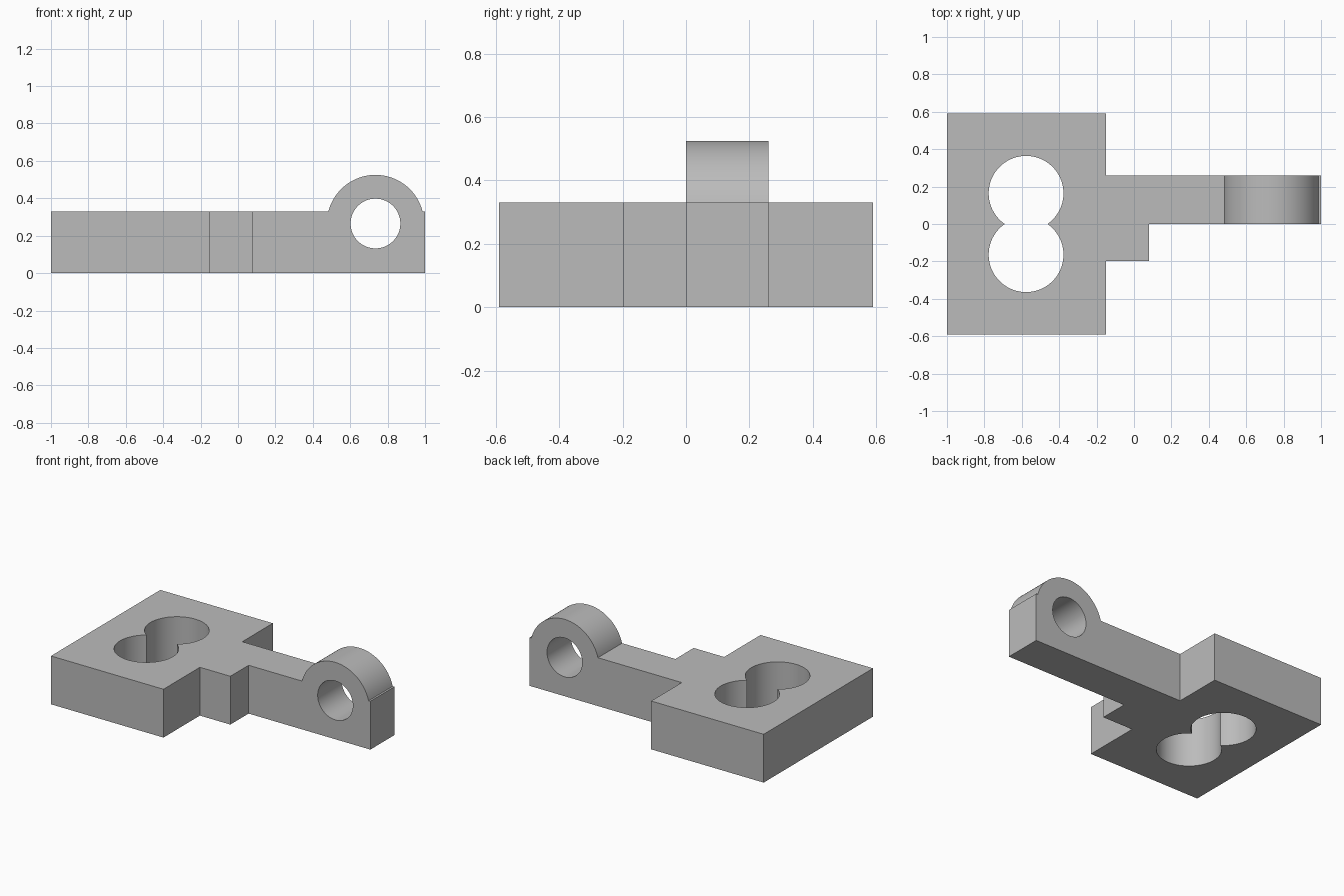
import bpy, bmesh, math
from mathutils import Vector

if "Cube" in bpy.data.objects:
    bpy.data.objects.remove(bpy.data.objects["Cube"], do_unlink=True)

THICK = 0.33                      # height of plate and arm
EYE = Vector((0.735, 0.265))      # eye centre in x, z
EYE_R, BORE_R = 0.26, 0.133
HOLE_X, HOLE_Y, HOLE_R = -0.577, 0.164, 0.2
SEGMENTS = 96

grey = bpy.data.materials.new("plain grey")
grey.use_nodes = True
colour = (0.5, 0.5, 0.5, 1)
grey.diffuse_color = colour
grey.node_tree.nodes["Principled BSDF"].inputs["Base Color"].default_value = colour


def prism(name, outline, low, high, along_y=False):
    """Extrude a closed outline along z, or along y for an x, z outline."""
    place = (lambda a, b, c: (a, c, b)) if along_y else (lambda a, b, c: (a, b, c))
    bm = bmesh.new()
    face = bm.faces.new([bm.verts.new(place(a, b, low)) for a, b in outline])
    grown = bmesh.ops.extrude_face_region(bm, geom=[face])["geom"]
    bmesh.ops.translate(bm, vec=place(0, 0, high - low),
                        verts=[v for v in grown if isinstance(v, bmesh.types.BMVert)])
    bmesh.ops.recalc_face_normals(bm, faces=bm.faces)
    mesh = bpy.data.meshes.new(name)
    bm.to_mesh(mesh)
    bm.free()
    mesh.materials.append(grey)
    obj = bpy.data.objects.new(name, mesh)
    bpy.context.collection.objects.link(obj)
    return obj


def arc(cx, cy, r, start=0.0, end=2 * math.pi, closed=True):
    steps = SEGMENTS if closed else SEGMENTS // 2
    count = steps if closed else steps + 1
    angles = [start + (end - start) * i / steps for i in range(count)]
    return [(cx + r * math.cos(t), cy + r * math.sin(t)) for t in angles]


# Plan outline: wide plate, short step and narrow arm
plan = [(-1, -0.59), (-0.15, -0.59), (-0.15, -0.197), (0.08, -0.197), (0.08, 0),
        (1, 0), (1, 0.26), (-0.15, 0.26), (-0.15, 0.59), (-1, 0.59)]
bracket = prism("bracket", plan, -0.2, 0.8)

# Side profile: flat top with the rounded eye rising from it
lift = math.asin((THICK - EYE.y) / EYE_R)
side = [(-1.2, 0), (-1.2, THICK)]
side += arc(EYE.x, EYE.y, EYE_R, math.pi - lift, lift, closed=False)
side += [(1.2, THICK), (1.2, 0)]

# Cutters: side profile, two overlapping plate holes, eye bore
cutters = [("INTERSECT", prism("side_profile_cutter", side, -1, 1, along_y=True))]
for label, sign in (("front", -1), ("back", 1)):
    ring = arc(HOLE_X, sign * HOLE_Y, HOLE_R)
    cutters.append(("DIFFERENCE", prism(label + "_hole_cutter", ring, -0.3, 0.9)))
bore = arc(EYE.x, EYE.y, BORE_R)
cutters.append(("DIFFERENCE", prism("eye_bore_cutter", bore, -0.3, 0.6, along_y=True)))

for operation, cutter in cutters:
    cutter.hide_render = True
    mod = bracket.modifiers.new(cutter.name, "BOOLEAN")
    mod.operation, mod.object, mod.solver = operation, cutter, "EXACT"

# Keep the finished solid and drop the cutters
graph = bpy.context.evaluated_depsgraph_get()
solid = bpy.data.meshes.new_from_object(bracket.evaluated_get(graph))
bracket.modifiers.clear()
bracket.data = solid
for _, cutter in cutters:
    bpy.data.objects.remove(cutter, do_unlink=True)

# Smooth curved walls, sharp corners
bpy.ops.object.select_all(action="DESELECT")
bracket.select_set(True)
bpy.context.view_layer.objects.active = bracket
bpy.ops.object.shade_smooth_by_angle(angle=math.radians(25))
